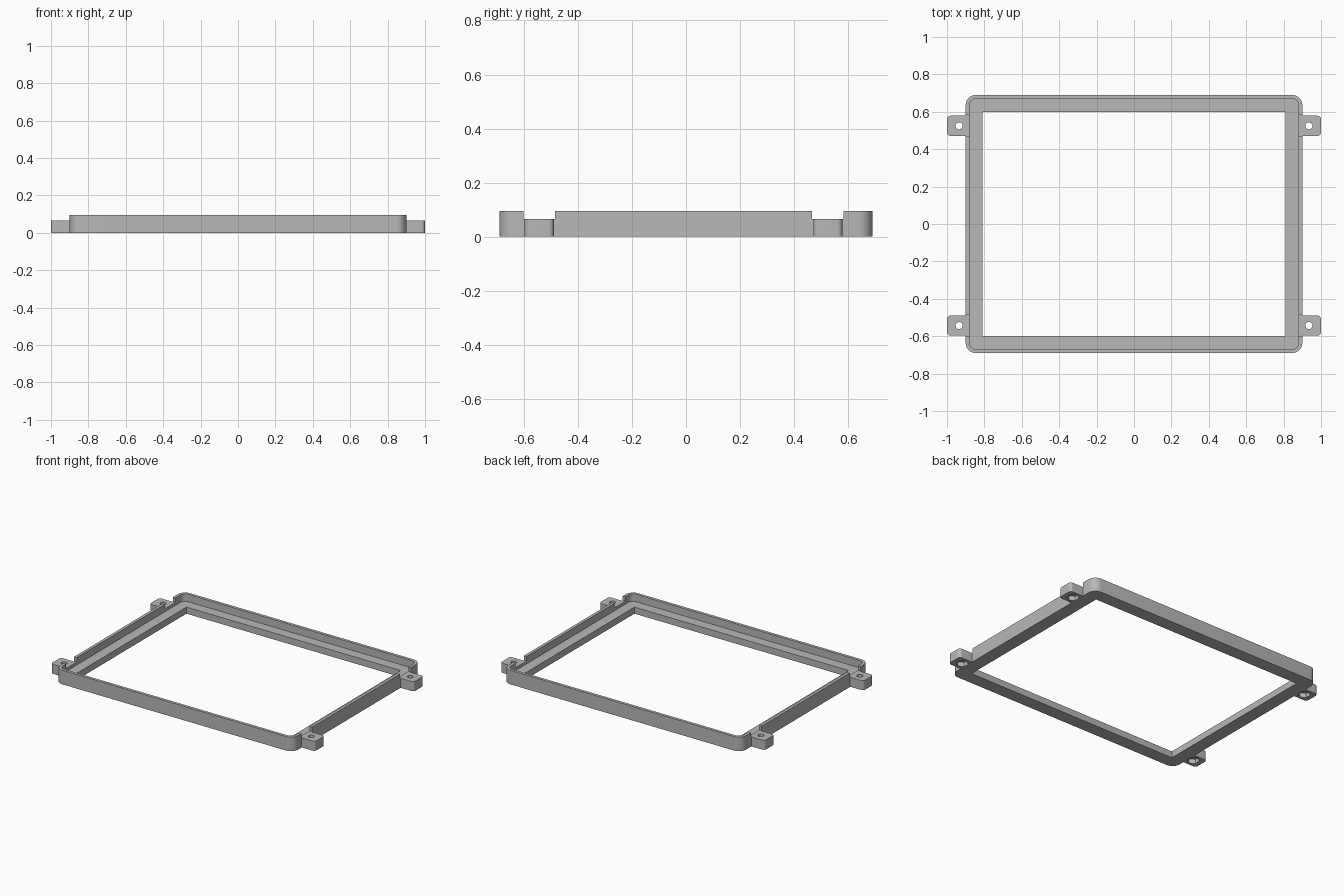
import bpy
import bmesh
from math import cos, sin, pi, radians

cube = bpy.data.objects.get("Cube")
if cube:
    bpy.data.objects.remove(cube, do_unlink=True)

grey = bpy.data.materials.new("plain grey")
grey.use_nodes = True
COLOUR = (0.48, 0.48, 0.48, 1)
grey.diffuse_color = COLOUR
grey.node_tree.nodes["Principled BSDF"].inputs["Base Color"].default_value = COLOUR


def rounded_rect(x0, x1, y0, y1, radii, steps=8):
    """Outline, counter-clockwise from the +x +y corner, one radius per corner."""
    corners = [(x1, y1, -1, -1), (x0, y1, 1, -1), (x0, y0, 1, 1), (x1, y0, -1, 1)]
    points = []
    for i, ((x, y, sx, sy), r) in enumerate(zip(corners, radii)):
        if r == 0:
            points.append((x, y))
            continue
        for k in range(steps + 1):
            a = (i + k / steps) * pi / 2
            points.append((x + sx * r + r * cos(a), y + sy * r + r * sin(a)))
    return points


def polygon(x, y, r, sides, start=0):
    angles = [start + 2 * pi * k / sides for k in range(sides)]
    return [(x + r * cos(a), y + r * sin(a)) for a in angles]


def prism(name, outline, z0, z1):
    bm = bmesh.new()
    face = bm.faces.new([bm.verts.new((x, y, z0)) for x, y in outline])
    top = bmesh.ops.extrude_face_region(bm, geom=[face])["geom"]
    moved = [v for v in top if isinstance(v, bmesh.types.BMVert)]
    bmesh.ops.translate(bm, verts=moved, vec=(0, 0, z1 - z0))
    bmesh.ops.recalc_face_normals(bm, faces=bm.faces)
    mesh = bpy.data.meshes.new(name)
    bm.to_mesh(mesh)
    bm.free()
    mesh.materials.append(grey)
    obj = bpy.data.objects.new(name, mesh)
    bpy.context.collection.objects.link(obj)
    return obj


def cut(target, outline, z0, z1):
    """Subtract a prism from the target and discard the cutter."""
    cutter = prism("cutter", outline, z0, z1)
    cutter.hide_render = True
    mod = target.modifiers.new("cut", "BOOLEAN")
    mod.operation = "DIFFERENCE"
    mod.solver = "EXACT"
    mod.object = cutter
    bpy.ops.object.select_all(action="DESELECT")
    bpy.context.view_layer.objects.active = target
    target.select_set(True)
    bpy.ops.object.modifier_apply(modifier=mod.name)
    bpy.data.objects.remove(cutter, do_unlink=True)


def finish(obj):
    bpy.ops.object.select_all(action="DESELECT")
    bpy.context.view_layer.objects.active = obj
    obj.select_set(True)
    bpy.ops.object.shade_smooth_by_angle(angle=radians(30))


HALF_X, HALF_Y, HEIGHT = 0.9, 0.69, 0.096
WALL, FLOOR, TAB_HEIGHT = 0.02, 0.045, 0.065
SQUARE = [0] * 4

# Frame: rounded tray with a thin rim and a rectangular opening
frame = prism("frame", rounded_rect(-HALF_X, HALF_X, -HALF_Y, HALF_Y, [0.055] * 4), 0, HEIGHT)
ix, iy = HALF_X - WALL, HALF_Y - WALL
cut(frame, rounded_rect(-ix, ix, -iy, iy, [0.035] * 4), FLOOR, 0.2)
cut(frame, rounded_rect(-0.81, 0.81, -0.6, 0.6, SQUARE), -0.1, 0.2)

# Mounting tabs with screw holes and hexagonal nut pockets underneath
for side, side_name in ((1, "left"), (-1, "right")):
    for y, end_name in ((-0.543, "front"), (0.525, "back")):
        # Rim lowered where the tab joins it
        xs = sorted((side * 0.87, side * 0.95))
        cut(frame, rounded_rect(*xs, y - 0.058, y + 0.058, SQUARE), TAB_HEIGHT, 0.2)

        xs = sorted((side * HALF_X, side * 1.0))
        radii = [0.02, 0, 0, 0.02] if side > 0 else [0, 0.02, 0.02, 0]
        tab = prism(f"{end_name}_{side_name}_tab",
                    rounded_rect(*xs, y - 0.054, y + 0.054, radii), 0, TAB_HEIGHT)
        cx = side * 0.935
        cut(tab, polygon(cx, y, 0.019, 24), -0.1, 0.2)
        cut(tab, polygon(cx, y, 0.039, 6, pi / 2), -0.1, 0.03)
        finish(tab)
finish(frame)
